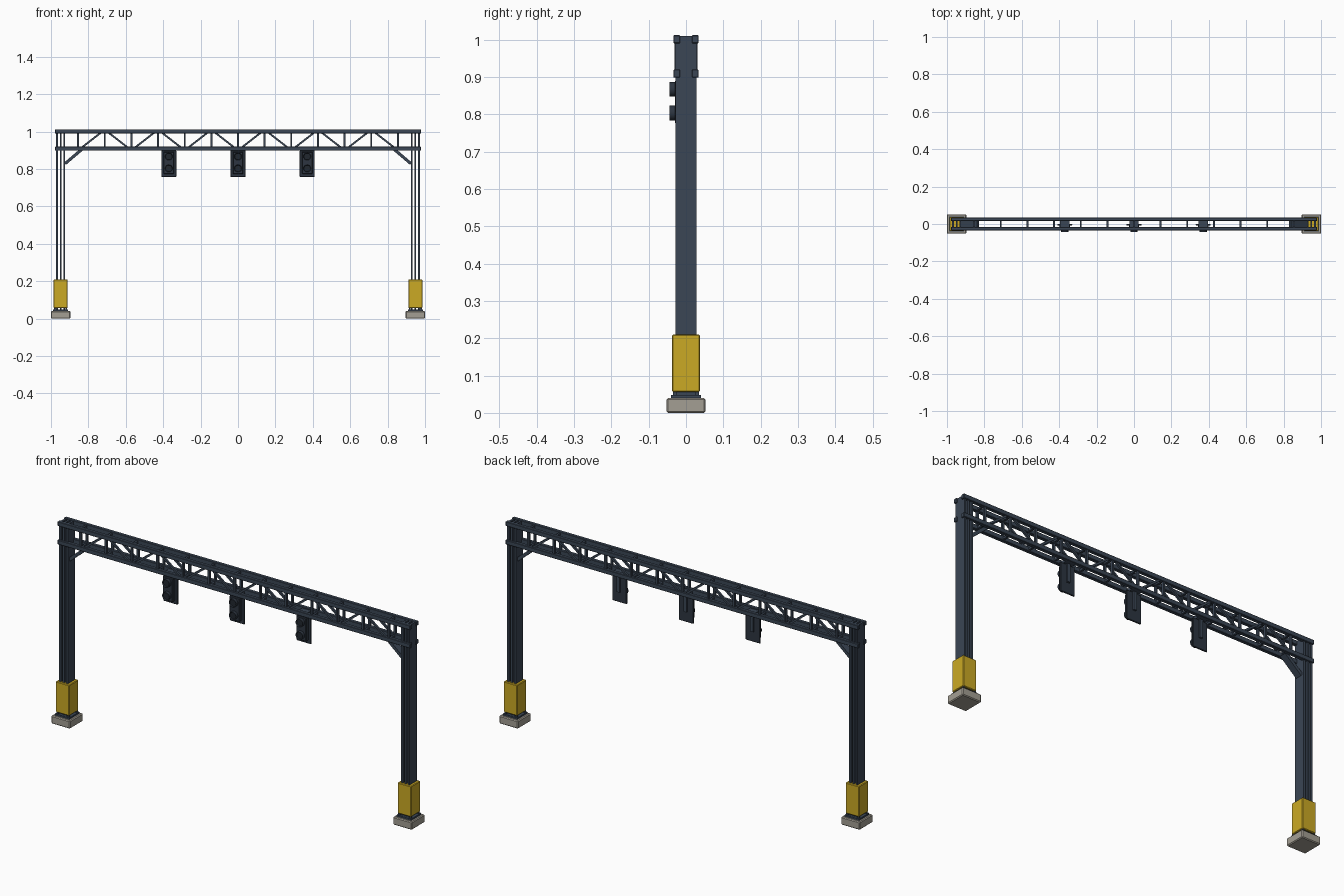
import bpy, bmesh
from math import pi, atan2, hypot
from mathutils import Matrix, Vector

cube = bpy.data.objects.get("Cube")
if cube:
    bpy.data.objects.remove(cube, do_unlink=True)


def material(name, rgb):
    m = bpy.data.materials.new(name)
    m.use_nodes = True
    m.diffuse_color = (*rgb, 1)
    m.node_tree.nodes["Principled BSDF"].inputs["Base Color"].default_value = (*rgb, 1)
    return m


STEEL = material("blue_grey_steel", (0.043, 0.061, 0.09))
YELLOW = material("safety_yellow", (0.6, 0.4, 0.018))
CONCRETE = material("concrete", (0.37, 0.345, 0.295))
HOUSING = material("dark_housing", (0.026, 0.036, 0.052))
GLASS = material("dark_glass", (0.015, 0.02, 0.028))


def finish(name, bm, mat, bevel=0):
    mesh = bpy.data.meshes.new(name)
    bmesh.ops.recalc_face_normals(bm, faces=bm.faces)
    bm.to_mesh(mesh)
    bm.free()
    mesh.materials.append(mat)
    obj = bpy.data.objects.new(name, mesh)
    bpy.context.collection.objects.link(obj)
    if bevel:
        mod = obj.modifiers.new("edge_bevel", "BEVEL")
        mod.width = bevel
        mod.segments = 1
    return obj


def add_box(bm, centre, size, turn=0):
    mat = (Matrix.Translation(Vector(centre)) @ Matrix.Rotation(turn, 4, "Y")
           @ Matrix.Diagonal((*size, 1)))
    bmesh.ops.create_cube(bm, size=1, matrix=mat)


def box(name, centre, size, mat, bevel=0):
    bm = bmesh.new()
    add_box(bm, centre, size)
    return finish(name, bm, mat, bevel)


def add_bar(bm, start, end, y, thick, depth):
    # straight bar between two (x, z) points
    dx, dz = end[0] - start[0], end[1] - start[1]
    mid = ((start[0] + end[0]) / 2, y, (start[1] + end[1]) / 2)
    add_box(bm, mid, (hypot(dx, dz), depth, thick), -atan2(dz, dx))


def add_disc(bm, centre, radius, depth):
    mat = Matrix.Translation(Vector(centre)) @ Matrix.Rotation(pi / 2, 4, "X")
    bmesh.ops.create_cone(bm, cap_ends=True, segments=24, radius1=radius,
                          radius2=radius, depth=depth, matrix=mat)


LEG_X = 0.948
LOW, HIGH = 0.909, 1.001
RAIL_Y = 0.025
PANEL = 0.1425

# legs with footings, base plates, guards and knee braces
for side, s in (("left", 1), ("right", -1)):
    x = s * LEG_X
    box(side + "_footing", (x, 0, 0.02), (0.104, 0.104, 0.04), CONCRETE, 0.004)
    box(side + "_base_plate", (x, 0, 0.044), (0.08, 0.08, 0.008), STEEL)
    box(side + "_guard", (x, 0, 0.133), (0.075, 0.075, 0.154), YELLOW, 0.003)

    bm = bmesh.new()
    for i in (-1, 0, 1):
        add_box(bm, (x + i * 0.019, 0, 0.529), (0.01, 0.057, 0.962))
    finish(side + "_column", bm, STEEL)

    bm = bmesh.new()
    for i in (-1, 1):
        for j in (-1, 1):
            add_box(bm, (x + i * 0.03, j * 0.03, 0.051), (0.01, 0.01, 0.01))
    finish(side + "_anchor_bolts", bm, STEEL)

    bm = bmesh.new()
    add_bar(bm, (s * 0.925, 0.828), (s * 0.835, 0.905), 0, 0.016, 0.034)
    finish(side + "_knee_brace", bm, STEEL)

# chords of the truss
for level, z in (("lower", LOW), ("upper", HIGH)):
    for side, y in (("front", -RAIL_Y), ("back", RAIL_Y)):
        box(f"{side}_{level}_chord", (0, y, z), (1.956, 0.018, 0.022), STEEL, 0.002)

# web of the truss: diagonals meet the upper chord at odd panel points
for side, y in (("front", -RAIL_Y), ("back", RAIL_Y)):
    posts, diagonals = bmesh.new(), bmesh.new()
    for i in range(-6, 7):
        add_box(posts, (i * PANEL, y, (LOW + HIGH) / 2), (0.01, 0.012, HIGH - LOW))
        if i < 6:
            ends = (LOW, HIGH) if i % 2 == 0 else (HIGH, LOW)
            add_bar(diagonals, (i * PANEL + 0.012, ends[0]),
                    ((i + 1) * PANEL - 0.012, ends[1]), y, 0.01, 0.01)
    finish(side + "_posts", posts, STEEL)
    finish(side + "_diagonals", diagonals, STEEL)

bm = bmesh.new()
for i in range(-6, 7):
    for z in (LOW, HIGH):
        add_box(bm, (i * PANEL, 0, z), (0.01, 2 * RAIL_Y, 0.01))
finish("cross_ties", bm, STEEL)

# hanging signal heads
for place, x in (("right", -0.37), ("centre", 0), ("left", 0.37)):
    name = place + "_signal"
    box(name + "_backplate", (x, -0.004, 0.828), (0.08, 0.008, 0.142), HOUSING, 0.002)
    box(name + "_housing", (x, -0.018, 0.833), (0.056, 0.022, 0.118), HOUSING, 0.003)
    box(name + "_hanger", (x, 0.004, 0.86), (0.016, 0.01, 0.1), STEEL)
    box(name + "_clamp", (x, 0, 0.906), (0.05, 0.05, 0.014), STEEL)
    visors, lenses = bmesh.new(), bmesh.new()
    for z in (0.867, 0.803):
        add_disc(visors, (x, -0.036, z), 0.02, 0.016)
        add_disc(lenses, (x, -0.039, z), 0.016, 0.002)
    # hollow the front of each visor
    fronts = [f for f in visors.faces if len(f.verts) > 4 and f.calc_center_median().y < -0.04]
    bmesh.ops.inset_individual(visors, faces=fronts, thickness=0.003)
    bmesh.ops.translate(visors, vec=(0, 0.006, 0),
                        verts=list({v for f in fronts for v in f.verts}))
    for part, bm, mat in (("_visors", visors, HOUSING), ("_lenses", lenses, GLASS)):
        obj = finish(name + part, bm, mat)
        bpy.ops.object.select_all(action="DESELECT")
        obj.select_set(True)
        bpy.context.view_layer.objects.active = obj
        bpy.ops.object.shade_smooth_by_angle()
